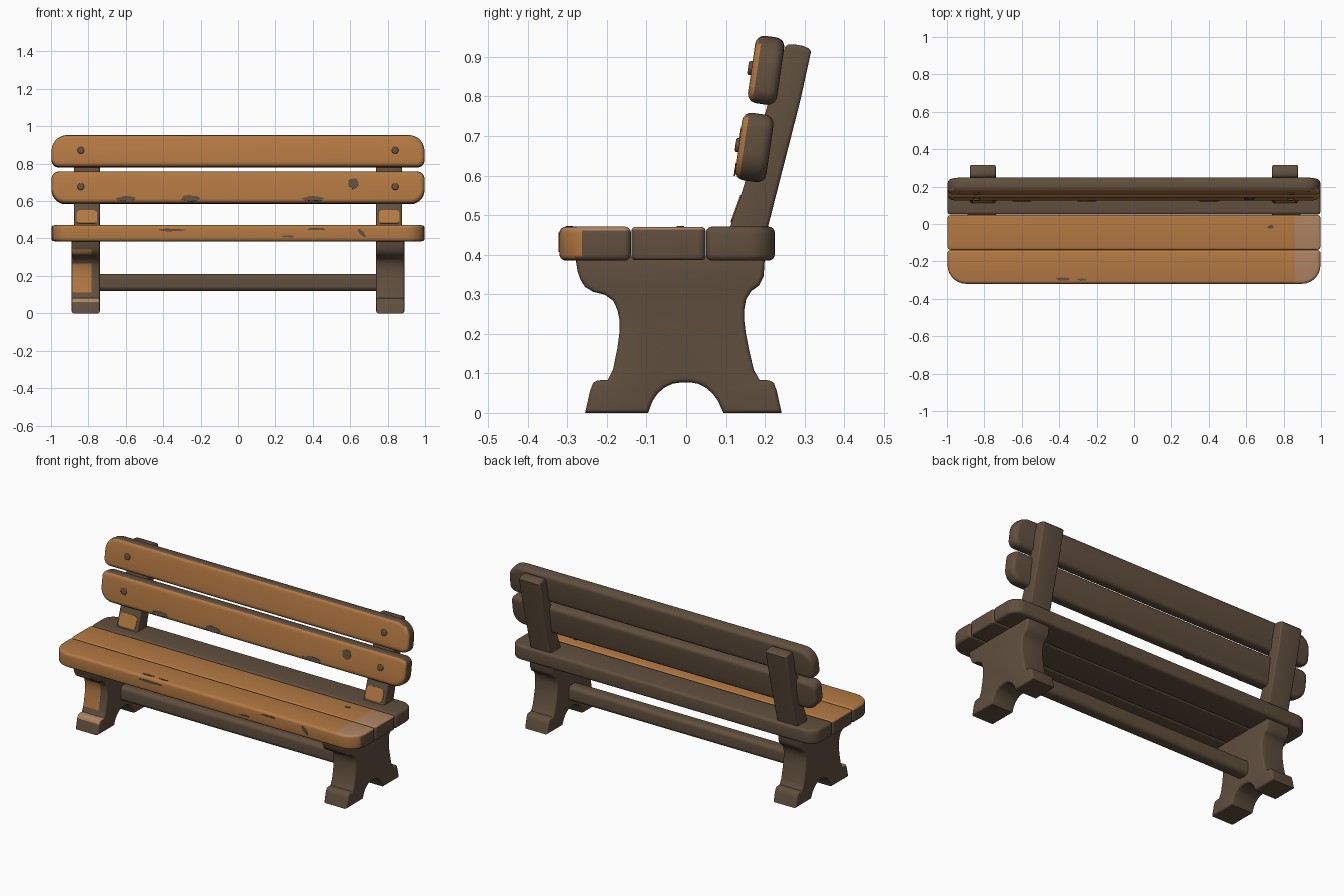
import bpy, bmesh, math, random
from mathutils import Matrix, Vector

random.seed(4)
cube = bpy.data.objects.get("Cube")
if cube:
    bpy.data.objects.remove(cube, do_unlink=True)


def material(name, rgb):
    m = bpy.data.materials.new(name)
    m.use_nodes = True
    m.diffuse_color = (*rgb, 1)
    m.node_tree.nodes["Principled BSDF"].inputs["Base Color"].default_value = (*rgb, 1)
    return m


MATS = [material("brown_wood", (0.118, 0.078, 0.048)),
        material("orange_paint", (0.45, 0.19, 0.055)),
        material("worn_paint", (0.42, 0.23, 0.125))]
BROWN, ORANGE, WORN = range(3)

# Axis frames for extruded outlines: outline in x-z, or in y-z
XZ = Matrix.Rotation(math.pi / 2, 4, 'X')
YZ = Matrix(((0, 0, 1, 0), (1, 0, 0, 0), (0, 1, 0, 0), (0, 0, 0, 1)))
move = Matrix.Translation


def prism(name, outline, depth, matrix, bevel=0.0, rule=None, cuts=()):
    """Extrude an outline, round its rims, cut it, and colour faces by rule."""
    bm = bmesh.new()
    face = bm.faces.new([bm.verts.new((u, v, -depth / 2)) for u, v in outline])
    new = bmesh.ops.extrude_face_region(bm, geom=[face])["geom"]
    bmesh.ops.translate(bm, vec=(0, 0, depth),
                        verts=[g for g in new if isinstance(g, bmesh.types.BMVert)])
    bmesh.ops.recalc_face_normals(bm, faces=bm.faces)
    if bevel:
        rims = [e for e in bm.edges if abs(e.verts[0].co.z - e.verts[1].co.z) < 1e-5]
        bmesh.ops.bevel(bm, geom=rims, offset=bevel, segments=4, profile=0.5,
                        affect='EDGES', clamp_overlap=False)
    bm.transform(matrix)
    for co, no in cuts:
        bmesh.ops.bisect_plane(bm, geom=bm.verts[:] + bm.edges[:] + bm.faces[:],
                               plane_co=co, plane_no=no)
    bm.normal_update()
    for f in bm.faces:
        f.smooth = True
        f.material_index = rule(f.calc_center_median(), f.normal) if rule else BROWN
    me = bpy.data.meshes.new(name)
    bm.to_mesh(me)
    bm.free()
    for m in MATS:
        me.materials.append(m)
    me.set_sharp_from_angle(angle=math.radians(42))
    ob = bpy.data.objects.new(name, me)
    bpy.context.collection.objects.link(ob)
    return ob


def rounded(x0, x1, y0, y1, low, high):
    """Rectangle outline with one radius for the low and one for the high corners."""
    pts = []
    for k, (x, y, r) in enumerate([(x1, y1, high), (x0, y1, high), (x0, y0, low), (x1, y0, low)]):
        cx = x - r if x == x1 else x + r
        cy = y - r if y == y1 else y + r
        for i in range(8):
            a = math.pi / 2 * (k + i / 7)
            pts.append((cx + r * math.cos(a), cy + r * math.sin(a)))
    return pts


def soften(pts, bottom, top):
    """Round off an outline, keeping points on the bottom and top lines."""
    out = []
    for i, p in enumerate(pts):
        a, p, b = Vector(pts[i - 1]), Vector(p), Vector(pts[(i + 1) % len(pts)])
        if p.y <= bottom or p.y >= top:
            out.append(tuple(p))
        else:
            out += [tuple(p.lerp(a, 0.25)), tuple(p.lerp(b, 0.25))]
    return out


def blob(name, w, h, matrix, color, ragged=0.2, n=14):
    """Thin irregular paint patch lying on a surface."""
    pts = []
    for i in range(n):
        a = math.tau * i / n
        r = 1 + random.uniform(-ragged, ragged)
        pts.append((w / 2 * r * math.cos(a), h / 2 * r * math.sin(a)))
    return prism(name, pts, 0.004, matrix, rule=lambda c, nrm: color)


# Seat planks
def seat_rule(c, n):
    if n.z > 0.35:
        return WORN if c.x > 0.86 else ORANGE
    return ORANGE if n.y < -0.5 and c.y < -0.2 else BROWN


seat = move((0, 0, 0.428))
edge_cut = [((0.86, 0, 0), (1, 0, 0.0))]
prism("seat_plank_front", rounded(-0.997, 0.997, -0.32, -0.139, 0.1, 0.018), 0.086, seat,
      0.016, seat_rule, edge_cut)
prism("seat_plank_middle", rounded(-0.997, 0.997, -0.138, 0.049, 0.018, 0.018), 0.084, seat,
      0.01, seat_rule, edge_cut)
prism("seat_plank_back", rounded(-0.997, 0.997, 0.05, 0.225, 0.018, 0.07), 0.086, seat, 0.016)

# Back slats, leaning backwards, with bolts and chipped paint
LEAN = Matrix.Rotation(-0.145, 4, 'X')


def slat_rule(c, n):
    return ORANGE if n.y < -0.45 else BROWN


def slat(name, y, z, low, high, depth, chips):
    base = move((0, y, z)) @ LEAN
    prism(name, rounded(-0.997, 0.997, -0.086, 0.086, low, high), depth, base @ XZ, 0.023, slat_rule)
    for side, x in (("right", -0.84), ("left", 0.84)):
        bolt = prism(f"{name}_bolt_{side}", rounded(-0.018, 0.018, -0.018, 0.018, 0.017, 0.017),
                     0.018, base @ move((x, -depth / 2, 0)) @ XZ, 0.006)
    for i, (cx, cz, w, h) in enumerate(chips):
        blob(f"{name}_chip_{i + 1}", w, h, base @ move((cx, -depth / 2, cz)) @ XZ, BROWN)


slat("back_slat_upper", 0.203, 0.866, 0.04, 0.085, 0.074, [])
slat("back_slat_lower", 0.173, 0.671, 0.075, 0.04, 0.08,
     [(0.62, 0.018, 0.055, 0.065), (-0.6, -0.064, 0.1, 0.024),
      (-0.25, -0.062, 0.1, 0.03), (0.4, -0.064, 0.12, 0.026)])

# Chipped paint on the seat
for i, (x, z, w, h, turn) in enumerate([(0.42, 0.45, 0.1, 0.012, 0), (0.27, 0.412, 0.06, 0.012, 0),
                                        (0.66, 0.43, 0.06, 0.02, 0.9), (-0.36, 0.445, 0.16, 0.014, 0)]):
    blob(f"seat_front_chip_{i + 1}", w, h,
         move((x, -0.32, z)) @ Matrix.Rotation(turn, 4, 'Y') @ XZ, BROWN)
for i, (x, y, w, h) in enumerate([(-0.38, -0.295, 0.07, 0.018), (-0.28, -0.297, 0.05, 0.012),
                                  (0.73, -0.015, 0.03, 0.018)]):
    blob(f"seat_top_chip_{i + 1}", w, h, move((x, y, 0.471)), BROWN)

# Trestle legs with arched feet
LEG = soften([(-0.255, 0), (-0.238, 0.075), (-0.222, 0.083), (-0.19, 0.083), (-0.168, 0.19),
              (-0.168, 0.25), (-0.19, 0.295), (-0.25, 0.31), (-0.272, 0.345), (-0.28, 0.395),
              (0.2, 0.395), (0.196, 0.33), (0.155, 0.3), (0.146, 0.25), (0.154, 0.185),
              (0.178, 0.083), (0.212, 0.083), (0.226, 0.073), (0.242, 0), (0.094, 0),
              (0.075, 0.042), (0.04, 0.072), (0, 0.079), (-0.045, 0.072), (-0.08, 0.042),
              (-0.096, 0)], 0, 0.39)


def worn_leg_rule(c, n):
    if c.y < -0.15 and c.x < -0.775:
        if 0.11 < c.z < 0.265 and n.y < -0.7:
            return ORANGE
        if 0.315 < c.z < 0.34 and n.y < -0.5 and c.x < -0.79:
            return ORANGE
    if c.y < -0.18 and 0.06 < c.z < 0.09 and n.z > 0.25 and n.y < 0.1:
        return WORN
    return BROWN


leg_cuts = [((0, 0, z), (0, 0, 1)) for z in (0.06, 0.11, 0.265, 0.315, 0.34)]
leg_cuts.append(((-0.783, 0, 0), (1, 0, 0)))
prism("leg_right", LEG, 0.15, move((-0.814, 0, 0)) @ YZ, 0.011, worn_leg_rule, leg_cuts)
prism("leg_left", LEG, 0.15, move((0.814, 0, 0)) @ YZ, 0.011)

# Rail between the legs
prism("stretcher_rail", rounded(-0.04, 0.04, 0.12, 0.21, 0.025, 0.025), 1.52, YZ)

# Back posts with a painted patch below the slats
POST = soften([(0.104, 0.44), (0.112, 0.475), (0.152, 0.585), (0.247, 0.922), (0.262, 0.934),
               (0.306, 0.926), (0.32, 0.91), (0.2, 0.44)], 0.44, 1)
for side, s in (("right", -1), ("left", 1)):
    prism(f"back_post_{side}", POST, 0.138, move((s * 0.808, 0, 0)) @ YZ, 0.01)
    patch = move((s * 0.808, 0.127, 0.516)) @ Matrix.Rotation(-0.349, 4, 'X') @ XZ
    prism(f"post_patch_{side}", rounded(-0.055, 0.055, -0.037, 0.037, 0.015, 0.02), 0.006, patch,
          rule=lambda c, n: ORANGE)
